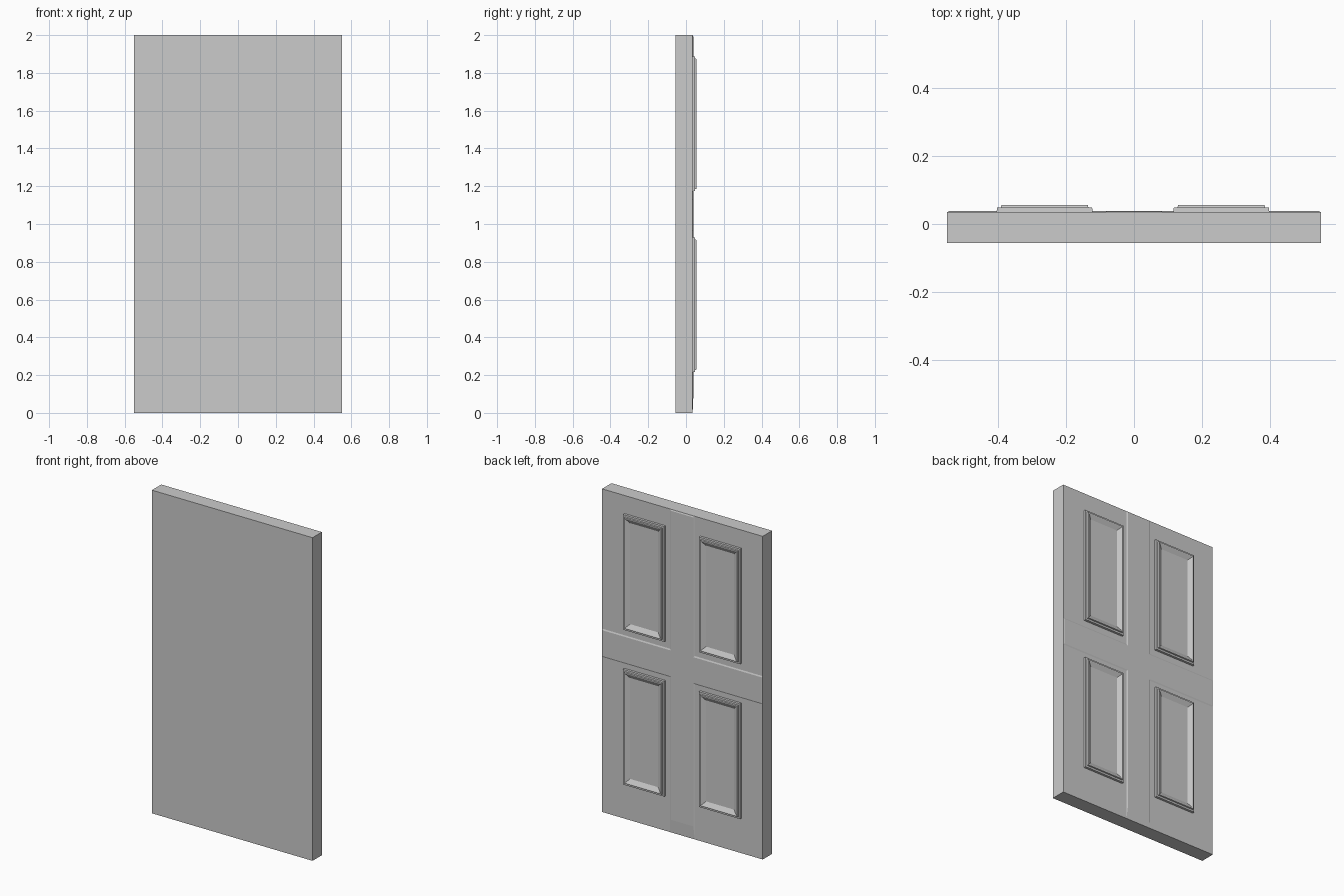
import bpy, bmesh

if "Cube" in bpy.data.objects:
    bpy.data.objects.remove(bpy.data.objects["Cube"])

FACE = 0.035    # y of the panelled face of the slab
RAISED = 0.0385  # y of the raised rail and stile


def loft(name, rings, cap_start=False):
    """Bridge matching (x, y, z) rings and cap the last one."""
    bm = bmesh.new()
    loops = [[bm.verts.new(p) for p in ring] for ring in rings]
    for a, b in zip(loops, loops[1:]):
        n = len(a)
        for i in range(n):
            j = (i + 1) % n
            bm.faces.new((a[i], a[j], b[j], b[i]))
    bm.faces.new(loops[-1])
    if cap_start:
        bm.faces.new(loops[0][::-1])
    bmesh.ops.recalc_face_normals(bm, faces=bm.faces)
    mesh = bpy.data.meshes.new(name)
    bm.to_mesh(mesh)
    bm.free()
    obj = bpy.data.objects.new(name, mesh)
    bpy.context.collection.objects.link(obj)
    return obj


def rect(x0, x1, z0, z1, y, inset=0):
    x0, x1, z0, z1 = x0 + inset, x1 - inset, z0 + inset, z1 - inset
    return [(x0, y, z0), (x1, y, z0), (x1, y, z1), (x0, y, z1)]


# Door slab
loft("door_slab", [rect(-0.55, 0.55, 0, 2, y) for y in (-0.0565, FACE)], True)


# Slightly raised cross of centre stile and middle rail, with chamfered edges
def cross(y, inset, foot):
    s, e = 0.085 - inset, 0.55 - inset
    lo, hi, top = 0.96 + inset, 1.135 - inset, 2 - inset
    half = [(s, foot), (s, lo), (e, lo), (e, hi), (s, hi), (s, top)]
    pts = half + [(-x, z) for x, z in reversed(half)]
    return [(x, y, z) for x, z in pts]


loft("stile_and_rail", [cross(FACE - 0.005, 0, 0), cross(FACE, 0, 0),
                        cross(RAISED, 0.008, 0.08)], True)

# Panel mouldings: outer step, rim, then a slope down to the sunken field
profile = [(0, FACE - 0.005), (0, FACE), (0.001, 0.048), (0.012, 0.0485),
           (0.014, 0.0565), (0.02, 0.0565), (0.045, 0.042)]
for side, cx in (("left", -0.263), ("right", 0.257)):
    for level, z0, z1 in (("lower", 0.215, 0.93), ("upper", 1.173, 1.888)):
        loft(f"{level}_{side}_panel",
             [rect(cx - 0.141, cx + 0.141, z0, z1, y, d) for d, y in profile],
             True)
